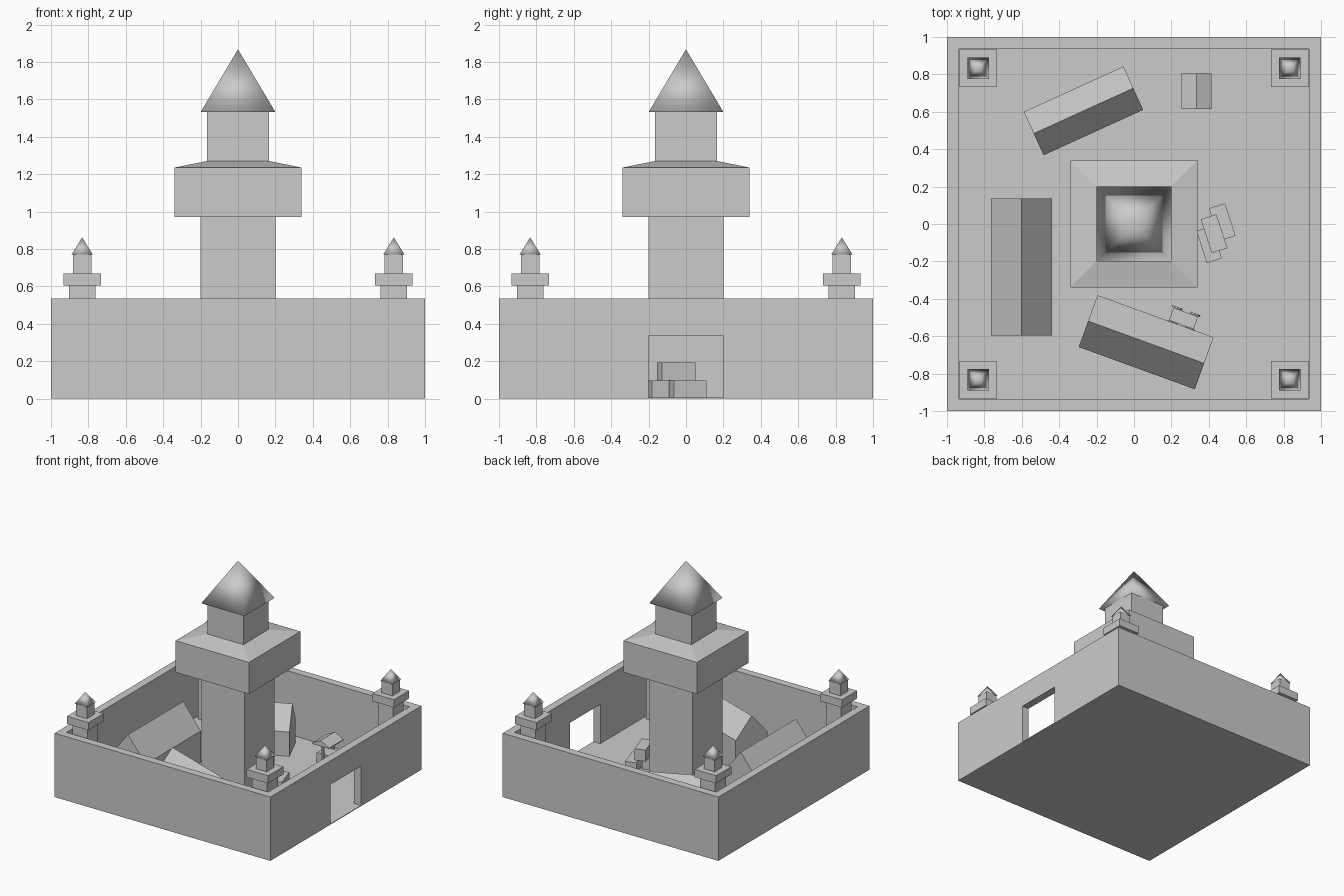
import bpy, bmesh
from math import radians, sqrt
from mathutils import Matrix, Vector

if "Cube" in bpy.data.objects:
    bpy.data.objects.remove(bpy.data.objects["Cube"])


def finish(name, bm, smooth=False):
    bmesh.ops.recalc_face_normals(bm, faces=bm.faces)
    for f in bm.faces:
        f.smooth = smooth
    me = bpy.data.meshes.new(name)
    bm.to_mesh(me)
    bm.free()
    ob = bpy.data.objects.new(name, me)
    bpy.context.collection.objects.link(ob)
    return ob


def box(name, cx, cy, sx, sy, z0, z1, rot=0):
    bm = bmesh.new()
    m = (Matrix.Translation((cx, cy, (z0 + z1) / 2))
         @ Matrix.Rotation(radians(rot), 4, 'Z') @ Matrix.Diagonal((sx, sy, z1 - z0, 1)))
    bmesh.ops.create_cube(bm, size=1, matrix=m)
    return finish(name, bm)


def taper(name, cx, cy, r0, r1, z0, z1, smooth=False):
    # four-sided cone or frustum given by half-widths
    bm = bmesh.new()
    m = Matrix.Translation((cx, cy, (z0 + z1) / 2)) @ Matrix.Rotation(radians(45), 4, 'Z')
    bmesh.ops.create_cone(bm, cap_ends=True, segments=4, radius1=r0 * sqrt(2),
                          radius2=r1 * sqrt(2), depth=z1 - z0, matrix=m)
    return finish(name, bm, smooth)


def gabled(name, cx, cy, length, width, z0, eave, ridge, rot):
    # gable profile extruded along the ridge
    h = width / 2
    profile = [(-h, z0), (h, z0), (h, eave), (0, ridge), (-h, eave)]
    bm = bmesh.new()
    face = bm.faces.new([bm.verts.new((-length / 2, y, z)) for y, z in profile])
    new = bmesh.ops.extrude_face_region(bm, geom=[face])['geom']
    bmesh.ops.translate(bm, vec=(length, 0, 0),
                        verts=[v for v in new if isinstance(v, bmesh.types.BMVert)])
    bm.transform(Matrix.Translation((cx, cy, 0)) @ Matrix.Rotation(radians(rot), 4, 'Z'))
    return finish(name, bm)


# Curtain wall with floor, hollowed and pierced by the gate
wall = box("curtain_wall", 0, 0, 2, 2, 0, 0.535)
cutters = [box("courtyard_cutter", 0, 0, 1.87, 1.87, 0.006, 0.8),
           box("gate_cutter", 1, 0, 0.3, 0.4, 0.006, 0.335)]
for c in cutters:
    mod = wall.modifiers.new(c.name, 'BOOLEAN')
    mod.operation = 'DIFFERENCE'
    mod.solver = 'EXACT'
    mod.object = c
    c.hide_render = True
    c.hide_set(True)

# Central keep
box("keep_shaft", 0, 0, 0.4, 0.4, 0, 0.975)
box("keep_gallery", 0, 0, 0.68, 0.68, 0.97, 1.235)
taper("keep_gallery_roof", 0, 0, 0.34, 0.165, 1.235, 1.27)
box("keep_lantern", 0, 0, 0.33, 0.33, 1.265, 1.535)
taper("keep_roof", 0, 0, 0.2, 0, 1.532, 1.867, True)

# Corner turrets
for sx in (-1, 1):
    for sy in (-1, 1):
        x, y = 0.833 * sx, 0.833 * sy
        box("turret_shaft", x, y, 0.14, 0.14, 0, 0.61)
        box("turret_gallery", x, y, 0.2, 0.2, 0.605, 0.67)
        box("turret_lantern", x, y, 0.1, 0.1, 0.665, 0.772)
        taper("turret_roof", x, y, 0.057, 0, 0.77, 0.862, True)

# Courtyard houses
gabled("house_west", -0.602, -0.23, 0.73, 0.325, 0, 0.27, 0.475, 90)
gabled("house_north", -0.27, 0.605, 0.585, 0.255, 0, 0.21, 0.39, 24.5)
gabled("house_south", 0.065, -0.632, 0.66, 0.295, 0, 0.265, 0.435, -20)

# Well with a little roof on posts
gabled("well_roof", 0.335, 0.71, 0.19, 0.16, 0.165, 0.172, 0.215, 90)
box("well_base", 0.335, 0.71, 0.12, 0.12, 0, 0.085)
for s in (-1, 1):
    box("well_post", 0.335, 0.71 + 0.065 * s, 0.02, 0.02, 0, 0.19)

# Stacked crates
box("crate_outer", 0.472, 0.01, 0.09, 0.183, 0, 0.097, 18)
box("crate_inner", 0.402, -0.11, 0.085, 0.18, 0, 0.097, 18)
box("crate_top", 0.428, -0.052, 0.088, 0.19, 0.097, 0.193, 18)

# Small cart beside the south house
rot = Matrix.Rotation(radians(-20), 3, 'Z')
box("cart_body", 0.265, -0.505, 0.14, 0.07, 0.035, 0.1, -20)
for sx in (-1, 1):
    for sy in (-1, 1):
        p = rot @ Vector((0.05 * sx, 0.042 * sy, 0))
        bm = bmesh.new()
        m = (Matrix.Translation((0.265 + p.x, -0.505 + p.y, 0.033))
             @ Matrix.Rotation(radians(-20), 4, 'Z') @ Matrix.Rotation(radians(90), 4, 'X'))
        bmesh.ops.create_cone(bm, cap_ends=True, segments=10, radius1=0.03,
                              radius2=0.03, depth=0.01, matrix=m)
        finish("cart_wheel", bm)
